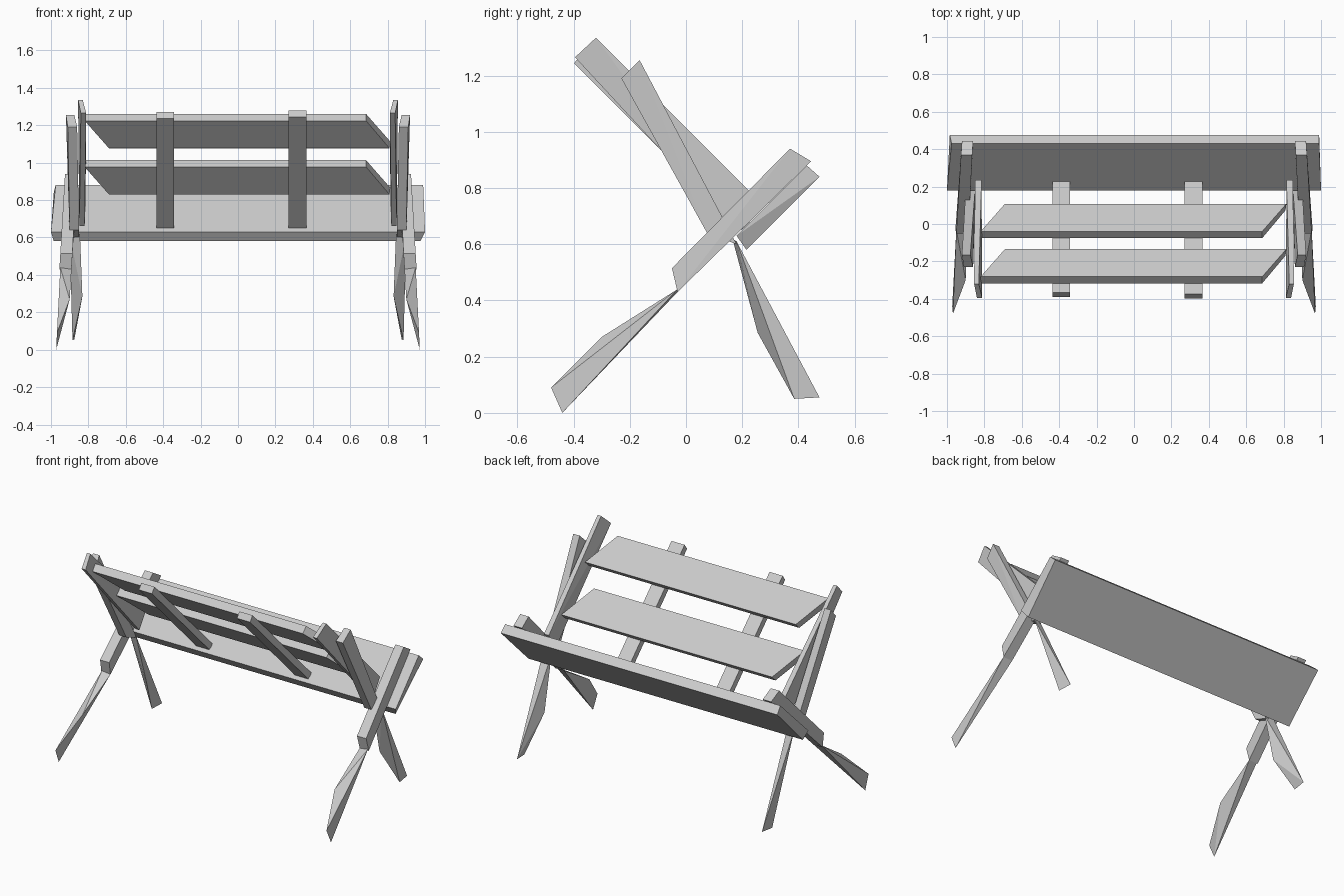
import bpy, bmesh

if "Cube" in bpy.data.objects:
    bpy.data.objects.remove(bpy.data.objects["Cube"])


def hull(name, points, mirror=False):
    """Faceted solid wrapped around a few corner points."""
    bm = bmesh.new()
    for p in points:
        bm.verts.new(p)
    res = bmesh.ops.convex_hull(bm, input=bm.verts)
    loose = [g for g in res["geom_interior"] if isinstance(g, bmesh.types.BMVert)]
    bmesh.ops.delete(bm, geom=loose, context='VERTS')
    bmesh.ops.dissolve_limit(bm, angle_limit=0.01, verts=bm.verts, edges=bm.edges)
    bmesh.ops.recalc_face_normals(bm, faces=bm.faces)
    mesh = bpy.data.meshes.new(name)
    bm.to_mesh(mesh)
    bm.free()
    ob = bpy.data.objects.new(name, mesh)
    bpy.context.collection.objects.link(ob)
    if mirror:
        ob.modifiers.new("mirror", 'MIRROR')
    return ob


def board(name, profile, spans, mirror=False):
    """Board with a (y, z) outline; every corner gets its own x span."""
    pts = [(x, y, z) for (y, z), span in zip(profile, spans) for x in span]
    return hull(name, pts, mirror)


# Tilted seat board
board("seat", [(0.18, 0.63), (0.215, 0.58), (0.475, 0.84), (0.43, 0.88)],
      [(-1.0, 1.0), (-0.985, 0.975), (-0.985, 0.99), (-0.975, 0.99)])

# Two skewed back slats
for i, (y, z) in enumerate([(-0.04, 1.013), (-0.282, 1.26)], 1):
    board(f"back_slat_{i}",
          [(y, z), (y + 0.148, z - 0.148), (y + 0.113, z - 0.183), (y - 0.036, z - 0.036)],
          [(-0.82, 0.685), (-0.69, 0.815), (-0.69, 0.81), (-0.82, 0.685)])

# Two uprights behind the slats
for i, (x, d) in enumerate([(-0.388, 0.0), (0.318, 0.008)], 1):
    span = (x - 0.047, x + 0.047)
    board(f"back_upright_{i}",
          [(-0.39 - d, 1.235 + d), (0.195, 0.65), (0.23, 0.675), (-0.365 - d, 1.27 + d)],
          [span] * 4)

# Thin end uprights closing the back
board("end_upright",
      [(-0.395, 1.265), (-0.32, 1.335), (0.235, 0.78), (0.165, 0.66)],
      [(0.812, 0.84), (0.83, 0.855), (0.815, 0.85), (0.82, 0.848)], True)

# Front legs: upper bar resting on the seat, twisted lower part
board("front_leg_bar",
      [(-0.05, 0.515), (-0.03, 0.43), (0.445, 0.895), (0.37, 0.94)],
      [(0.885, 0.95), (0.89, 0.955), (0.86, 0.92), (0.865, 0.925)], True)
hull("front_leg_foot",
     [(0.972, -0.44, 0.0), (0.968, -0.48, 0.09), (0.9, -0.30, 0.27),
      (0.89, -0.03, 0.43), (0.95, -0.03, 0.44)], True)

# Back legs crossing the front ones and rising beside the back
board("back_leg_bar",
      [(0.075, 0.64), (0.18, 0.60), (-0.165, 1.255), (-0.23, 1.19)],
      [(0.85, 0.9), (0.85, 0.9), (0.875, 0.92), (0.86, 0.91)], True)
hull("back_leg_foot",
     [(0.885, 0.385, 0.05), (0.875, 0.475, 0.055), (0.832, 0.255, 0.285),
      (0.845, 0.165, 0.62), (0.9, 0.18, 0.61)], True)
